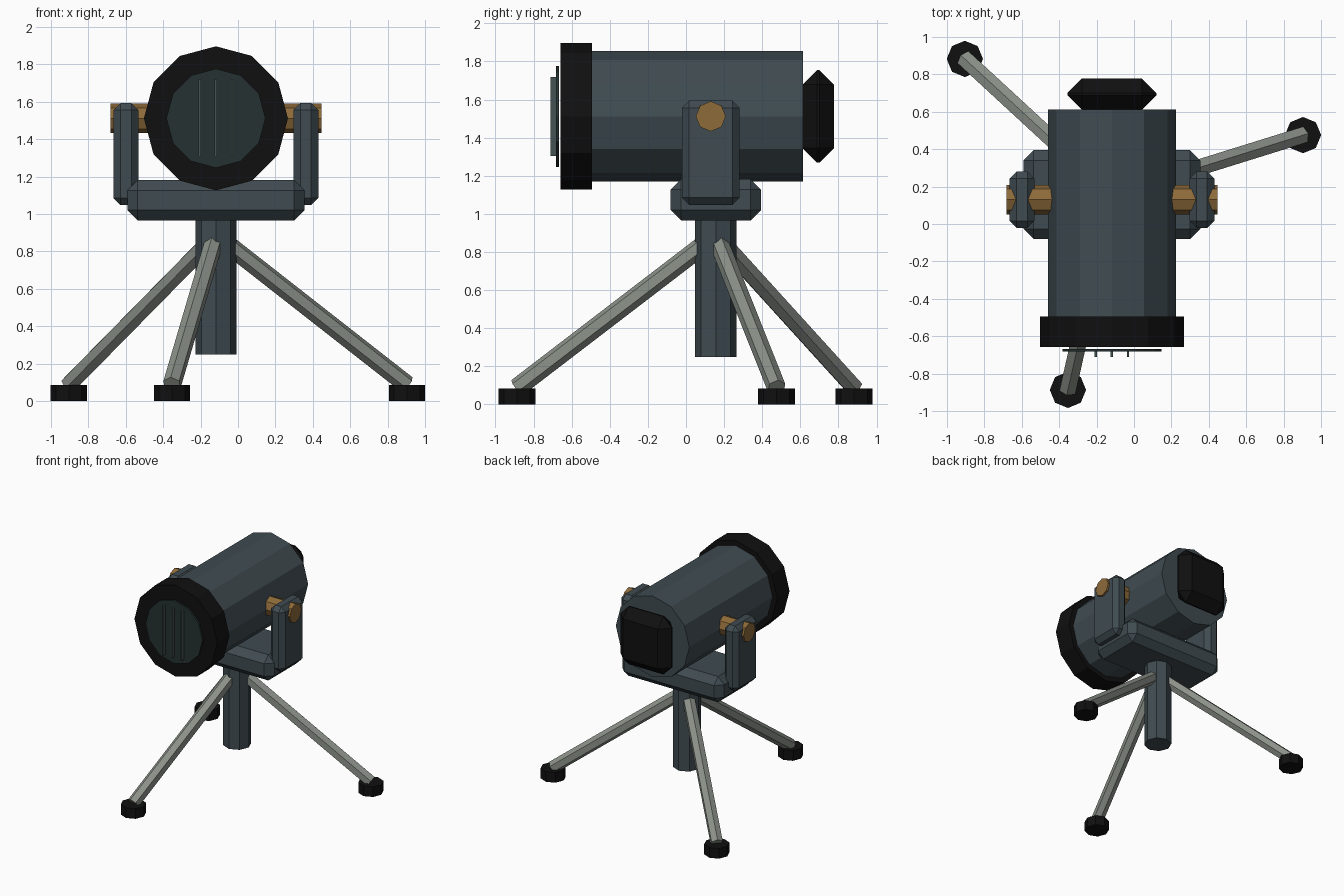
import bpy, bmesh, math
from mathutils import Vector, Matrix

if "Cube" in bpy.data.objects:
    bpy.data.objects.remove(bpy.data.objects["Cube"])


def material(name, rgb):
    m = bpy.data.materials.new(name)
    m.diffuse_color = (*rgb, 1)
    m.use_nodes = True
    m.node_tree.nodes["Principled BSDF"].inputs["Base Color"].default_value = m.diffuse_color
    return m


SLATE = material("slate_metal", (0.050, 0.071, 0.082))
BLACK = material("black_rubber", (0.005, 0.005, 0.005))
STEEL = material("grey_steel", (0.26, 0.285, 0.25))
BRASS = material("brass", (0.27, 0.145, 0.042))
GLASS = material("dark_glass", (0.018, 0.031, 0.031))
GLINT = material("pale_glass_bar", (0.058, 0.084, 0.084))


def finish(bm, name, mat):
    bmesh.ops.recalc_face_normals(bm, faces=bm.faces)
    mesh = bpy.data.meshes.new(name)
    bm.to_mesh(mesh)
    bm.free()
    mesh.materials.append(mat)
    ob = bpy.data.objects.new(name, mesh)
    bpy.context.collection.objects.link(ob)
    return ob


def rod(name, a, b, radius, sides, mat):
    """Flat-sided cylinder from point a to point b."""
    a, b = Vector(a), Vector(b)
    d = b - a
    turn = d.to_track_quat('Z', 'Y').to_matrix().to_4x4()
    bm = bmesh.new()
    bmesh.ops.create_cone(bm, cap_ends=True, segments=sides, radius1=radius,
                          radius2=radius, depth=d.length,
                          matrix=Matrix.Translation((a + b) / 2) @ turn)
    return finish(bm, name, mat)


def box(name, centre, size, chamfer, mat):
    """Box with all edges chamfered."""
    bm = bmesh.new()
    bmesh.ops.create_cube(bm, size=1, matrix=Matrix.Translation(centre) @ Matrix.Diagonal((*size, 1)))
    if chamfer:
        bmesh.ops.bevel(bm, geom=bm.edges[:], offset=chamfer, offset_type='OFFSET',
                        segments=1, profile=0.5, affect='EDGES')
    return finish(bm, name, mat)


CX, CY, CZ = -0.118, 0.157, 1.512   # column axis and tube height

# Optical tube, front ring, lens and bars
rod("tube", (CX, -0.52, CZ), (CX, 0.613, CZ), 0.342, 12, SLATE)
rod("front_ring", (CX, -0.658, CZ), (CX, -0.494, CZ), 0.385, 12, BLACK)
rod("lens", (CX, -0.682, CZ), (CX, -0.667, CZ), 0.265, 12, GLASS)
for i in (-1, 0, 1):
    box(f"lens_bar_{i + 2}", (CX + i * 0.086, -0.694, CZ), (0.013, 0.036, 0.415), 0, GLINT)

# Eyepiece block
box("eyepiece", (CX, 0.694, CZ), (0.476, 0.166, 0.487), 0.077, BLACK)

# Yoke: base, two arms and the pivot bolts
box("yoke_base", (CX, CY, 1.074), (0.947, 0.475, 0.216), 0.055, SLATE)
for side, s in (("left", -1), ("right", 1)):
    box(f"{side}_yoke_arm", (CX + s * 0.481, 0.13, 1.321), (0.133, 0.302, 0.547), 0.038, SLATE)
    rod(f"{side}_pivot_bolt", (CX + s * 0.28, 0.13, CZ), (CX + s * 0.564, 0.13, CZ), 0.079, 8, BRASS)

# Centre column
rod("column", (CX, CY, 0.25), (CX, CY, 1.02), 0.109, 8, SLATE)

# Three legs with rubber feet
for i in range(3):
    ang = math.radians(17.3 + 120 * i)
    c, s = math.cos(ang), math.sin(ang)
    at = lambda r, z: (CX + r * c, CY + r * s, z)
    rod(f"leg_{i + 1}", at(0.05, 0.85), at(1.07, 0.088), 0.05, 6, STEEL)
    rod(f"foot_{i + 1}", at(1.07, 0), at(1.07, 0.085), 0.097, 8, BLACK)
